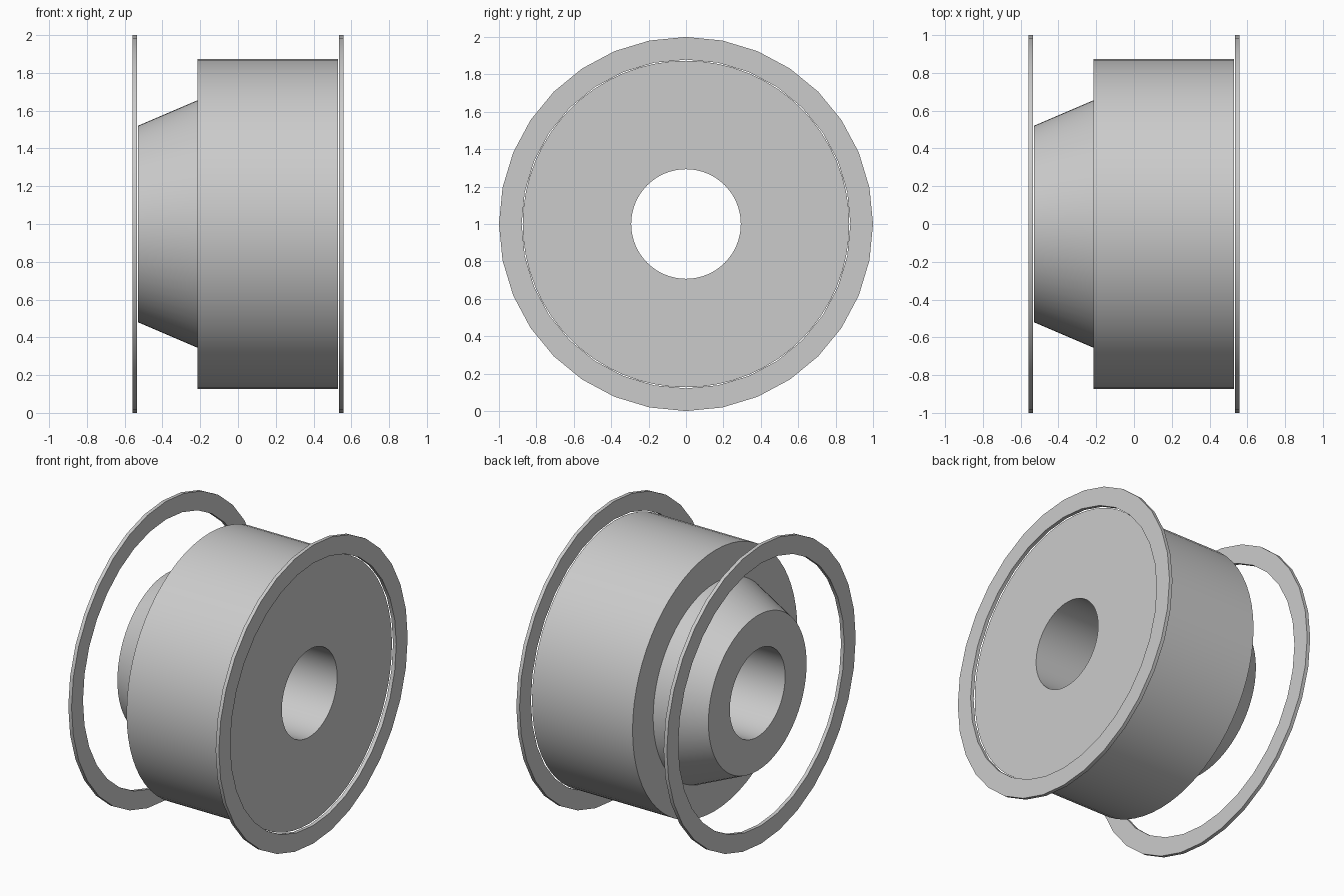
import bpy, math
from mathutils import Matrix

cube = bpy.data.objects.get("Cube")
if cube:
    bpy.data.objects.remove(cube, do_unlink=True)

GREY = (0.6, 0.6, 0.6, 1.0)
mat = bpy.data.materials.new("light grey")
mat.use_nodes = True
mat.diffuse_color = GREY
mat.node_tree.nodes["Principled BSDF"].inputs["Base Color"].default_value = GREY


def lathe(name, profile, sides):
    """Revolve a closed (x, radius) outline about the horizontal axle at z = 1."""
    n = len(profile)
    verts, faces = [], []
    for i in range(sides):
        a = math.tau * i / sides
        verts += [(x, r * math.sin(a), r * math.cos(a)) for x, r in profile]
        j = (i + 1) % sides
        for k in range(n):
            m = (k + 1) % n
            faces.append((i * n + k, i * n + m, j * n + m, j * n + k))
    mesh = bpy.data.meshes.new(name)
    mesh.from_pydata(verts, [], faces)
    mesh.transform(Matrix.Translation((0, 0, 1)))
    mesh.materials.append(mat)
    obj = bpy.data.objects.new(name, mesh)
    bpy.context.collection.objects.link(obj)
    # Outward normals, then smooth curved walls with sharp rims
    bpy.ops.object.select_all(action='DESELECT')
    obj.select_set(True)
    bpy.context.view_layer.objects.active = obj
    bpy.ops.object.mode_set(mode='EDIT')
    bpy.ops.mesh.select_all(action='SELECT')
    bpy.ops.mesh.normals_make_consistent(inside=False)
    bpy.ops.object.mode_set(mode='OBJECT')
    bpy.ops.object.shade_smooth_by_angle(angle=math.radians(20))
    return obj


# Drum with tapered hub and a bore right through
BORE = 0.293
lathe("drum_and_hub", [(-0.53, BORE), (-0.53, 0.52), (-0.215, 0.655),
                       (-0.215, 0.873), (0.53, 0.873), (0.53, BORE)], 64)

# Thin flange ring at each end
for name, x in (("right_flange_ring", -0.546), ("left_flange_ring", 0.546)):
    h = 0.012
    lathe(name, [(x - h, 0.879), (x - h, 1.0), (x + h, 1.0), (x + h, 0.879)], 32)
